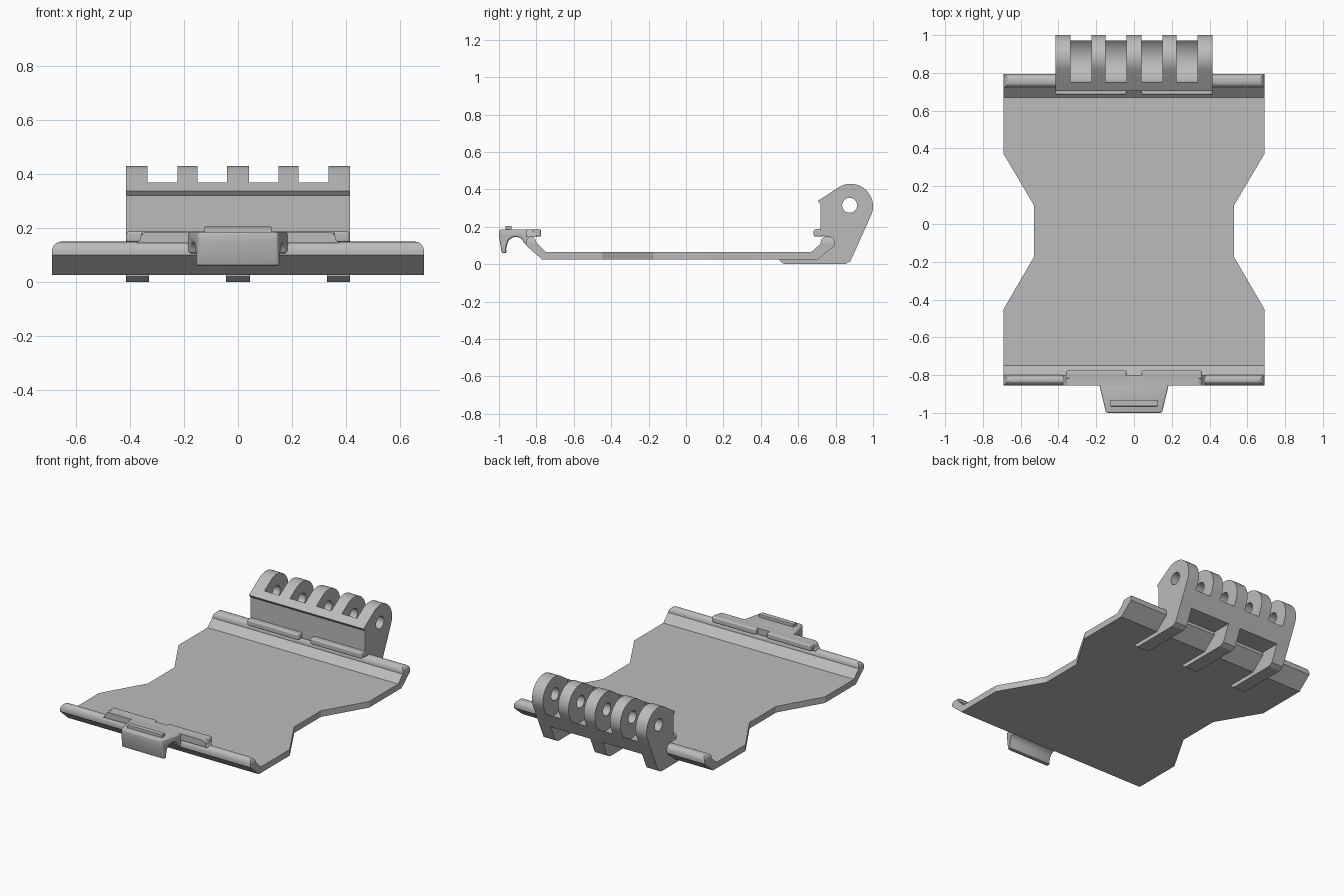
import bpy, bmesh
from math import sin, cos, radians
from mathutils import Vector

cube = bpy.data.objects.get("Cube")
if cube:
    bpy.data.objects.remove(cube)

grey = bpy.data.materials.new("plain_grey")
grey.use_nodes = True
GREY = (0.5, 0.5, 0.5, 1)
grey.diffuse_color = GREY
grey.node_tree.nodes["Principled BSDF"].inputs["Base Color"].default_value = GREY


def arc(cy, cz, r, start, end, n):
    steps = [radians(start + (end - start) * i / n) for i in range(n + 1)]
    return [(cy + r * cos(a), cz + r * sin(a)) for a in steps]


def prism(name, pts, axis, lo, hi):
    """Extrude a closed profile along one axis."""
    place = {"x": lambda p, t: (t, *p),
             "y": lambda p, t: (p[0], t, p[1]),
             "z": lambda p, t: (*p, t)}[axis]
    bm = bmesh.new()
    a = [bm.verts.new(place(p, lo)) for p in pts]
    b = [bm.verts.new(place(p, hi)) for p in pts]
    bm.faces.new(a)
    bm.faces.new(b[::-1])
    for i in range(len(pts)):
        j = (i + 1) % len(pts)
        bm.faces.new((a[j], a[i], b[i], b[j]))
    bmesh.ops.recalc_face_normals(bm, faces=bm.faces)
    mesh = bpy.data.meshes.new(name)
    bm.to_mesh(mesh)
    bm.free()
    obj = bpy.data.objects.new(name, mesh)
    bpy.context.collection.objects.link(obj)
    mesh.materials.append(grey)
    return obj


def box(name, x, y, z):
    return prism(name, [(x[0], y[0]), (x[1], y[0]), (x[1], y[1]), (x[0], y[1])], "z", *z)


def activate(obj):
    bpy.ops.object.select_all(action="DESELECT")
    obj.select_set(True)
    bpy.context.view_layer.objects.active = obj


def cut(obj, cutter):
    activate(obj)
    mod = obj.modifiers.new("cut", "BOOLEAN")
    mod.operation, mod.solver, mod.object = "DIFFERENCE", "EXACT", cutter
    bpy.ops.object.modifier_apply(modifier=mod.name)
    bpy.data.objects.remove(cutter)


def bevel(obj, width, segments=3):
    activate(obj)
    mod = obj.modifiers.new("bevel", "BEVEL")
    mod.width, mod.segments, mod.limit_method = width, segments, "ANGLE"
    bpy.ops.object.modifier_apply(modifier=mod.name)


# Tray: channel profile with upturned front and back rails
W = 0.69
tray = prism("tray", [
    (-0.77, 0.025), (-0.855, 0.10), (-0.855, 0.15), (-0.80, 0.15), (-0.80, 0.115),
    (-0.75, 0.065), (0.67, 0.065), (0.72, 0.11), (0.72, 0.15), (0.795, 0.15),
    (0.795, 0.10), (0.705, 0.025)], "x", -W, W)

# Rounded upper ends of the rails
bm = bmesh.new()
bm.from_mesh(tray.data)
ends = [e for e in bm.edges
        if all(v.co.z > 0.149 and abs(v.co.x) > W - 0.01 for v in e.verts)]
bmesh.ops.bevel(bm, geom=ends, offset=0.035, segments=5, profile=0.5, affect="EDGES")
bm.to_mesh(tray.data)
bm.free()

# Waist notches in both sides
for s in (-1, 1):
    notch = [(0.53, 0.10), (0.53, -0.175), (W, -0.45), (0.8, -0.45), (0.8, 0.37), (W, 0.37)]
    cut(tray, prism("notch", [(s * x, y) for x, y in notch], "z", -0.1, 0.3))

# Hinge block with foot ribs
hinge = prism("hinge_block",
              [(0.72, 0.15), (0.72, 0.32), (0.705, 0.338)]
              + arc(0.88, 0.31, 0.12, 120, -24, 20)
              + [(0.89, 0.04), (0.878, 0.015), (0.85, 0.0), (0.525, 0.0), (0.50, 0.02),
                 (0.50, 0.045), (0.68, 0.045), (0.74, 0.10), (0.74, 0.15)],
              "x", -0.415, 0.415)
PIN = (0.875, 0.315)
for s in (-1, 1):
    # Round gaps between the five knuckles
    for inner, outer in ((0.04, 0.15), (0.225, 0.335)):
        gap = prism("gap", arc(*PIN, 0.135, 0, 350, 35), "x", *sorted((s * inner, s * outer)))
        cut(hinge, gap)
    # Open pockets between the foot ribs
    cut(hinge, box("pocket", sorted((s * 0.045, s * 0.33)), (0.4, 1.1), (-0.1, 0.12)))
cut(hinge, prism("pin_hole", arc(*PIN, 0.04, 0, 345, 23), "x", -0.6, 0.6))

# Raised centre of the front rail, with rounded shoulders
shoulder = [(0.375, 0.145), (0.364, 0.155), (0.36, 0.17), (0.352, 0.181), (0.338, 0.186)]
prism("front_raised_rail", shoulder + [(-x, z) for x, z in shoulder[::-1]],
      "y", -0.8545, -0.80)

# Retaining lips on the front rail and hinge block
for s, side in ((-1, "right"), (1, "left")):
    lip = box("front_lip_" + side, sorted((s * 0.04, s * 0.36)), (-0.82, -0.775), (0.147, 0.187))
    bevel(lip, 0.01)
    lip = box("back_lip_" + side, sorted((s * 0.04, s * 0.415)), (0.683, 0.735), (0.147, 0.187))
    bevel(lip, 0.01)

# Front latch: hooked profile tapering towards its tip
latch = prism("front_latch",
              [(-0.83, 0.186), (-1.0, 0.186), (-1.0, 0.15), (-0.985, 0.06), (-0.957, 0.06),
               (-0.962, 0.08)]
              + arc(-0.91, 0.10, 0.046, 165, 10, 10) + [(-0.83, 0.10)],
              "x", -1, 1)
for v in latch.data.vertices:
    v.co.x *= 0.148 + (v.co.y + 1) * 0.24
bevel(latch, 0.010)

# Finger ridge on the latch
ridge = box("latch_ridge", (-0.125, 0.125), (-0.965, -0.932), (0.18, 0.205))
bevel(ridge, 0.003, 2)

for obj in (tray, hinge, latch):
    activate(obj)
    bpy.ops.object.shade_smooth_by_angle(angle=radians(25))
